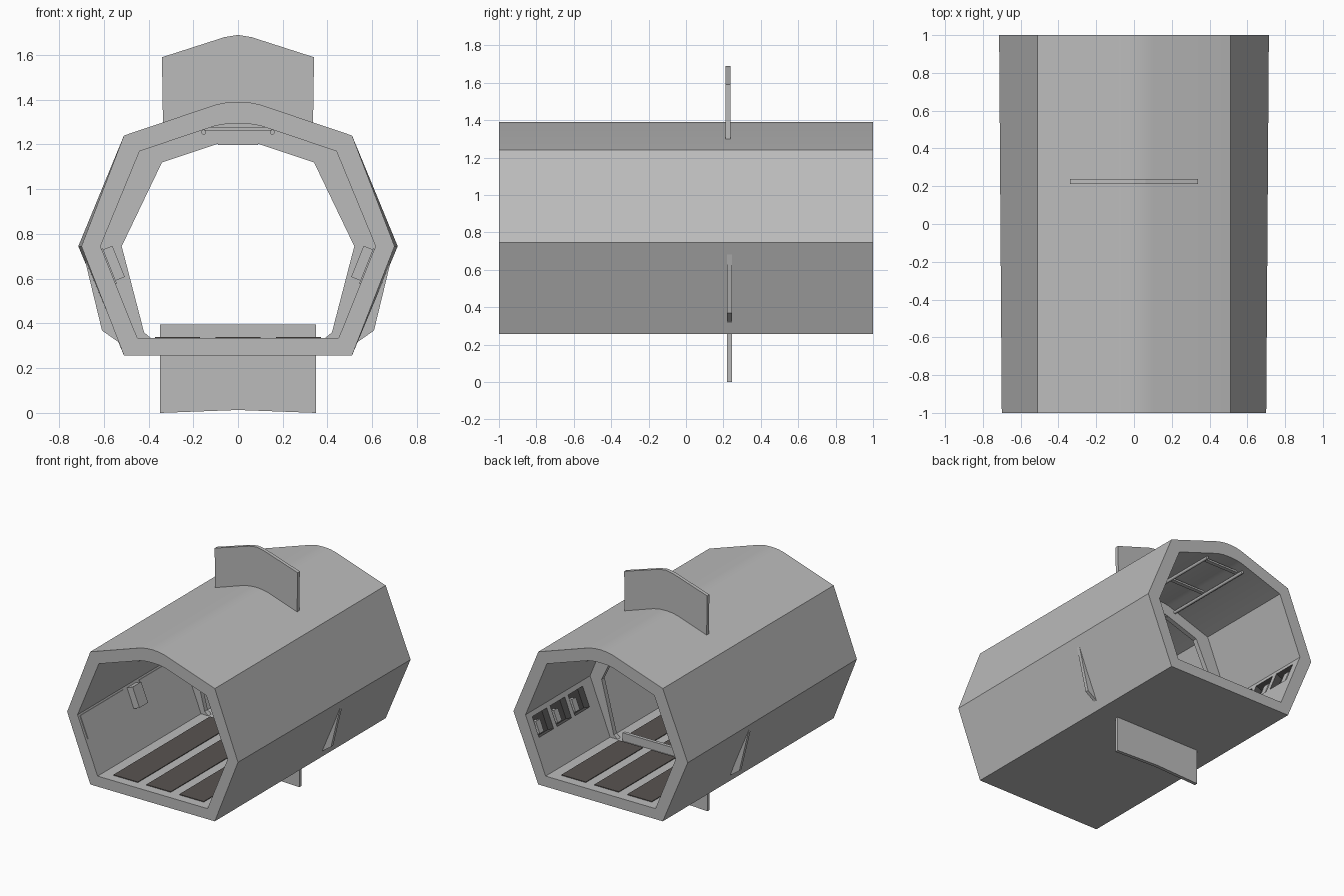
import bpy, bmesh, math
from mathutils import Vector

if "Cube" in bpy.data.objects:
    bpy.data.objects.remove(bpy.data.objects["Cube"])


def material(name, rgb):
    m = bpy.data.materials.new(name)
    m.diffuse_color = (*rgb, 1)
    m.use_nodes = True
    m.node_tree.nodes["Principled BSDF"].inputs["Base Color"].default_value = m.diffuse_color
    return m


GREY = material("hull grey", (0.50, 0.50, 0.50))
BROWN = material("floor brown", (0.10, 0.088, 0.083))
DARK = material("recess dark grey", (0.085, 0.083, 0.083))


def finish(name, bm, *mats):
    bmesh.ops.recalc_face_normals(bm, faces=bm.faces)
    me = bpy.data.meshes.new(name)
    bm.to_mesh(me)
    bm.free()
    ob = bpy.data.objects.new(name, me)
    bpy.context.collection.objects.link(ob)
    for m in mats:
        me.materials.append(m)
    return ob


def mirrored(half):
    """Right-hand profile (bottom to top centre) -> closed symmetric loop."""
    return half + [(-x, z) for x, z in reversed(half) if x > 0]


def prism(name, pts, y0, y1, mat):
    bm = bmesh.new()
    a = [bm.verts.new((x, y0, z)) for x, z in pts]
    b = [bm.verts.new((x, y1, z)) for x, z in pts]
    n = len(pts)
    bm.faces.new(a)
    bm.faces.new(b)
    for i in range(n):
        bm.faces.new((a[i], a[(i + 1) % n], b[(i + 1) % n], b[i]))
    return finish(name, bm, mat)


def box(name, x0, x1, y0, y1, z0, z1, mat):
    return prism(name, [(x0, z0), (x1, z0), (x1, z1), (x0, z1)], y0, y1, mat)


def tube(name, outer0, outer1, inner, y0, y1, *mats):
    """Hollow section: outer profile may change from y0 to y1."""
    bm = bmesh.new()
    loops = [[bm.verts.new((x, y, z)) for x, z in p] for p, y in
             ((outer0, y0), (outer1, y1), (inner, y1), (inner, y0))]
    n = len(inner)
    for k in range(4):
        p, q = loops[k], loops[(k + 1) % 4]
        for i in range(n):
            j = (i + 1) % n
            bm.faces.new((p[i], p[j], q[j], q[i]))
    return finish(name, bm, *mats)


def hull_outer(ridge):
    return mirrored([(0.51, 0.257), (ridge, 0.745), (0.51, 1.24),
                     (0.10, 1.378), (0.05, 1.388), (0, 1.391)])


# Lower side wall: points given by s (down the wall) and d (inward from it)
A, B = Vector((0.615, 0.745)), Vector((0.45, 0.335))
INWARD = Vector((-0.928, 0.373))


def wall_block(name, side, y0, y1, s0, s1, d0, d1, *mats):
    pts = [A.lerp(B, s) + INWARD * d for s, d in
           ((s0, d0), (s1, d0), (s1, d1), (s0, d1))]
    ob = prism(name, [(side * p.x, p.y) for p in pts], y0, y1, mats[0])
    for m in mats[1:]:
        ob.data.materials.append(m)
    return ob


# Hull shell
hull_inner = mirrored([(0.45, 0.335), (0.615, 0.745), (0.44, 1.17),
                       (0.10, 1.284), (0.05, 1.292), (0, 1.294)])
hull = tube("hull_shell", hull_outer(0.70), hull_outer(0.714), hull_inner,
            -1, 1, GREY, DARK)

# Open recesses in the rear side walls, cut with dark faces
for side in (-1, 1):
    for i in range(3):
        y = 0.35 + i * 0.21
        cut = wall_block("recess_cutter", side, y, y + 0.17, 0.08, 0.42,
                         -0.05, 0.05, GREY, DARK)
        for f in cut.data.polygons:
            f.material_index = 1
        cut.hide_render = True
        cut.hide_viewport = True
        mod = hull.modifiers.new("recess", 'BOOLEAN')
        mod.operation = 'DIFFERENCE'
        mod.solver = 'EXACT'
        mod.object = cut
        # small fitting inside each recess
        wall_block("recess_fitting", side, y + 0.09, y + 0.14, 0.18, 0.38,
                   -0.05, -0.01, GREY)

bpy.context.view_layer.objects.active = hull
hull.select_set(True)
bpy.ops.object.shade_smooth_by_angle(angle=math.radians(13))
hull.select_set(False)

# Bulkhead ring inside the hull
ring_outer = mirrored([(0.46, 0.31), (0.48, 0.32), (0.65, 0.745), (0.46, 1.19),
                       (0.10, 1.31), (0.05, 1.32), (0, 1.322)])
ring_inner = mirrored([(0.39, 0.335), (0.42, 0.36), (0.52, 0.745), (0.34, 1.12),
                       (0.10, 1.20), (0.05, 1.215), (0, 1.22)])
tube("bulkhead_ring", ring_outer, ring_outer, ring_inner, 0.21, 0.245, GREY)
box("bulkhead_header", -0.09, 0.09, 0.215, 0.24, 1.198, 1.28, GREY)

# Plates passing through the hull at the bulkhead
prism("top_fin", mirrored([(0.335, 1.26), (0.34, 1.59), (0.06, 1.68), (0, 1.69)]),
      0.212, 0.238, GREY)
prism("bottom_plate", [(-0.348, 0), (0, 0.013), (0.348, 0),
                       (0.348, 0.395), (-0.348, 0.395)], 0.22, 0.245, GREY)
for side in (-1, 1):
    prism("side_fin", [(side * x, z) for x, z in
                       ((0.48, 0.285), (0.525, 0.31), (0.608, 0.368),
                        (0.692, 0.715), (0.64, 0.68))], 0.22, 0.245, GREY)

# Floor: three dark panels in each bay, separated by light strips
for y0, y1 in ((-0.93, 0.2), (0.26, 0.93)):
    for x in (-0.27, 0, 0.27):
        box("floor_panel", x - 0.1, x + 0.1, y0, y1, 0.334, 0.34, BROWN)

for side in (-1, 1):
    # Wall panels and control box in the front bay
    for y0, y1 in ((-0.98, -0.47), (-0.29, 0.17)):
        wall_block("wall_panel", side, y0, y1, 0.03, 0.41, -0.002, 0.006, GREY)
    wall_block("wall_box", side, -0.43, -0.33, 0.04, 0.38, -0.005, 0.05, GREY)
    # Ceiling rail
    bpy.ops.mesh.primitive_cylinder_add(vertices=10, radius=0.011, depth=1.9,
                                        location=(side * 0.153, 0, 1.255),
                                        rotation=(math.pi / 2, 0, 0))
    rail = bpy.context.object
    rail.name = "ceiling_rail"
    rail.data.materials.append(GREY)
    bpy.ops.object.shade_smooth_by_angle(angle=math.radians(40))

# Ceiling rail cross bars
for y in (-0.9, -0.35, 0.15, 0.55, 0.9):
    box("rail_crossbar", -0.15, 0.15, y - 0.015, y + 0.015, 1.262, 1.275, GREY)
